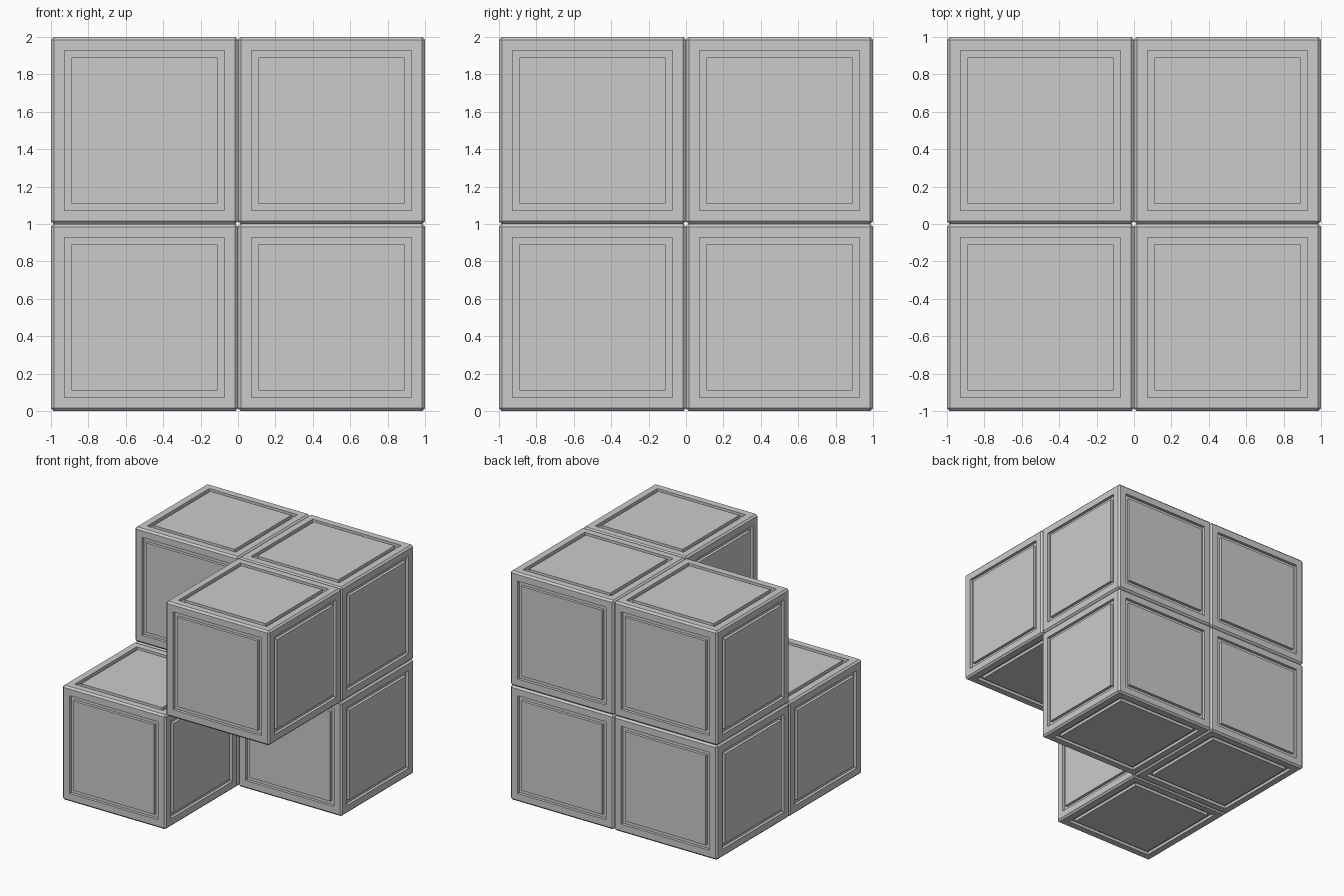
import bpy, bmesh
from mathutils import Vector

if "Cube" in bpy.data.objects:
    bpy.data.objects.remove(bpy.data.objects["Cube"])

BEVEL = 0.015
FRAME = 0.073    # edge to groove
GROOVE = 0.036   # groove width
DEPTH = 0.025    # groove depth


def block_mesh():
    bm = bmesh.new()
    bmesh.ops.create_cube(bm, size=1.0)
    bmesh.ops.bevel(bm, geom=bm.edges[:], offset=BEVEL, offset_type='OFFSET',
                    segments=1, profile=0.5, affect='EDGES')
    bm.normal_update()
    panels = [f for f in bm.faces if f.calc_area() > 0.5]
    # square-walled groove around a flush panel on every side
    for thickness, depth in ((FRAME - BEVEL, 0), (0, -DEPTH), (GROOVE, 0), (0, DEPTH)):
        bmesh.ops.inset_individual(bm, faces=panels, thickness=thickness,
                                   depth=depth, use_even_offset=True)
        bm.normal_update()
    mesh = bpy.data.meshes.new("panelled_block")
    bm.to_mesh(mesh)
    bm.free()
    return mesh


mesh = block_mesh()

# six blocks of a 2 x 2 x 2 stack, two opposite-level corners left out
blocks = {
    "lower_front_left": (-0.5, -0.5, 0.5),
    "lower_back_left": (-0.5, 0.5, 0.5),
    "lower_back_right": (0.5, 0.5, 0.5),
    "upper_back_left": (-0.5, 0.5, 1.5),
    "upper_back_right": (0.5, 0.5, 1.5),
    "upper_front_right": (0.5, -0.5, 1.5),
}
for name, pos in blocks.items():
    ob = bpy.data.objects.new(name + "_block", mesh)
    ob.location = Vector(pos)
    bpy.context.collection.objects.link(ob)
